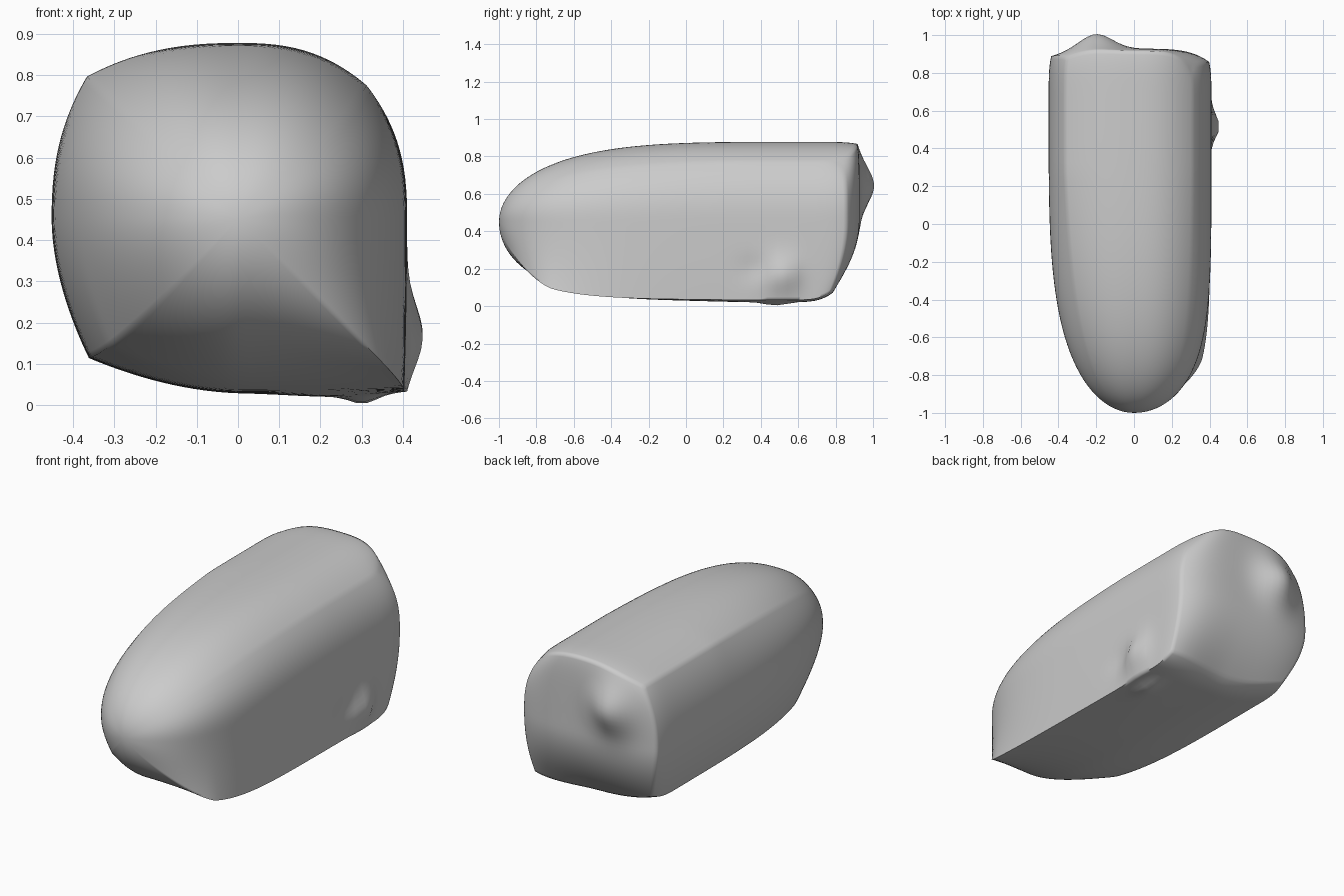
import bpy, bmesh, math
from mathutils import Vector

if "Cube" in bpy.data.objects:
    bpy.data.objects.remove(bpy.data.objects["Cube"], do_unlink=True)

grey = bpy.data.materials.new("plain_grey")
grey.use_nodes = True
grey.diffuse_color = (0.6, 0.6, 0.6, 1)
grey.node_tree.nodes["Principled BSDF"].inputs["Base Color"].default_value = (0.6, 0.6, 0.6, 1)

N = 32           # cells across each side of the section
STATIONS = 48    # rings along the nose and barrel
TAIL = 16        # rings from the barrel to the slanted back
MID_Z = 0.45
BARREL_END = 0.6
CHIN = 0.175     # where the sharp lower corner meets the nose

# Reach of each side from the axis, and how fast the nose fills out to it
REACH = {"left": (0.452, 3.7), "right": (0.41, 5.6), "top": (0.428, 3.7), "bottom": (0.42, 5.0)}
# Corner rounding at the tip and on the barrel, length of the change, bow of the sides
ROUND = {("left", "top"): (0.3, 0.19, 0.8, 2.4), ("right", "top"): (0.28, 0.24, 0.8, 2.6),
         ("left", "bottom"): (0.32, 0.20, 0.3, 1.8), ("right", "bottom"): (0.3, 0.02, CHIN, 2.4)}
# Soft lumps: centre, spread, push
LUMPS = [((-0.2, 0.92, 0.645), (0.085, 0.2, 0.095), (0, 0.08, 0)),
         ((0.405, 0.51, 0.17), (0.1, 0.065, 0.07), (0.049, 0, 0)),
         ((0.405, 0.4, 0.2), (0.1, 0.07, 0.05), (-0.015, 0, 0)),
         ((0.25, 0.45, 0.035), (0.12, 0.3, 0.05), (0, 0, -0.012)),
         ((0.3, 0.48, 0.035), (0.03, 0.06, 0.05), (0, 0, -0.02))]


def section(s, t, d):
    """Rounded-square section point; d is 0 at the tip and 1 on the barrel."""
    side = "right" if s > 0 else "left"
    cap = "top" if t > 0 else "bottom"
    tip, barrel, span, bow = ROUND[side, cap]
    if (side, cap) != ("right", "bottom"):
        k = tip + (barrel - tip) * min(1, d / span)
    elif d < span:                      # flares quickly out to the chin corner
        k = tip - (tip + 0.08) * (1 - (1 - d / span) ** 2)
    else:                               # then settles into the straight edge
        k = barrel - (barrel + 0.08) * math.exp((span - d) / 0.15)
    fill = lambda name: REACH[name][0] * math.sqrt(1 - (1 - d) ** REACH[name][1])
    x = fill(side) * s * (1 - k * abs(t) ** bow)
    z = fill(cap) * t * (1 - k * abs(s) ** bow)
    return x, z


def back_y(s, t):
    """Bulging back face, tucked under towards the bottom."""
    rim = (0.055 + 0.015 * s) * s ** 4 + 0.012 * max(t, 0) ** 8
    corner = 0.025 * max(s, 0) ** 4 * max(t, 0) ** 4
    return 0.928 - rim - corner - 0.17 * min(t, 0) ** 2 * (1 - 0.5 * s * s)


def tail_point(s, t, f):
    """Point on the tail; f is 0 at the barrel and 1 at the back face."""
    x, z = section(s, t, 1)
    x *= 1 - 0.03 * f ** 5
    z *= 1 - (0.025 * f ** 6 if t > 0 else 0.1 * f ** 3)
    return lumped(x, BARREL_END + (back_y(s, t) - BARREL_END) * f, MID_Z + z)


def lumped(x, y, z):
    p = Vector((x, y, z))
    move = Vector()
    for centre, spread, push in LUMPS:
        q = sum(((a - c) / w) ** 2 for a, c, w in zip(p, centre, spread))
        move += Vector(push) * math.exp(-q / 2)
    return p + move


# Walk round the square grid
edge = ([(i, 0) for i in range(N)] + [(N, i) for i in range(N)]
        + [(N - i, N) for i in range(N)] + [(0, N - i) for i in range(N)])
unit = lambda i: math.sin((2 * i / N - 1) * math.pi / 2) * 0.4 + (2 * i / N - 1) * 0.6

bm = bmesh.new()

# Nose and barrel rings, then the tail sheared to the back face
rings = []
for n in range(1, STATIONS + 1):
    d = (n / STATIONS) ** 1.7
    ring = []
    for i, j in edge:
        x, z = section(unit(i), unit(j), d)
        ring.append(bm.verts.new(lumped(x, -1 + d * (1 + BARREL_END), MID_Z + z)))
    rings.append(ring)
for n in range(1, TAIL + 1):
    rings.append([bm.verts.new(tail_point(unit(i), unit(j), n / TAIL)) for i, j in edge])

for a, b in zip(rings, rings[1:]):
    for i in range(len(edge)):
        k = (i + 1) % len(edge)
        bm.faces.new((a[i], a[k], b[k], b[i]))

# Nose tip
tip = bm.verts.new((0, -1, MID_Z))
for i in range(len(edge)):
    bm.faces.new((tip, rings[0][(i + 1) % len(edge)], rings[0][i]))

# Back face, sharing the last ring
grid = dict(zip(edge, rings[-1]))
for i in range(1, N):
    for j in range(1, N):
        grid[i, j] = bm.verts.new(tail_point(unit(i), unit(j), 1))
for i in range(N):
    for j in range(N):
        bm.faces.new((grid[i, j], grid[i, j + 1], grid[i + 1, j + 1], grid[i + 1, j]))

bmesh.ops.recalc_face_normals(bm, faces=bm.faces)
mesh = bpy.data.meshes.new("body")
bm.to_mesh(mesh)
bm.free()
mesh.materials.append(grey)
body = bpy.data.objects.new("body", mesh)
bpy.context.collection.objects.link(body)
bpy.context.view_layer.objects.active = body
body.select_set(True)
bpy.ops.object.shade_smooth_by_angle(angle=math.radians(75))
